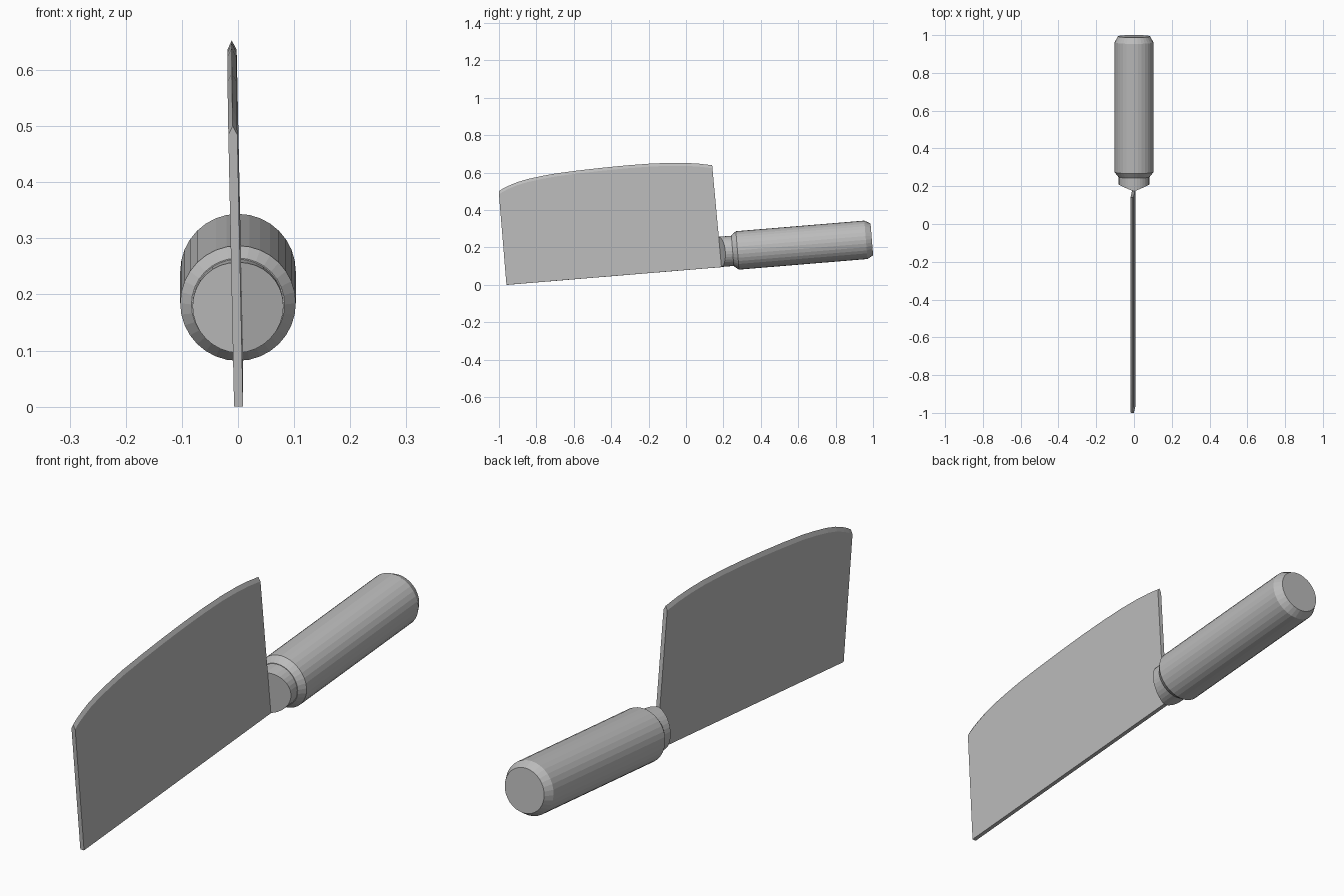
import bpy, bmesh, math
from mathutils import Matrix, Vector

cube = bpy.data.objects.get("Cube")
if cube:
    bpy.data.objects.remove(cube, do_unlink=True)

# Single plain grey
grey = bpy.data.materials.new("grey")
grey.use_nodes = True
GREY = (0.5, 0.5, 0.5, 1)
grey.diffuse_color = GREY
grey.node_tree.nodes["Principled BSDF"].inputs["Base Color"].default_value = GREY

# Parts are built level (y along the tool, z up from the blade's back), then pitched up
PLACE = Matrix.Translation((0, -0.96, 0)) @ Matrix.Rotation(math.radians(4.72), 4, "X")
LEAN = Matrix.Translation((0.001, 0, 0)) @ Matrix.Rotation(math.radians(-1.2), 4, "Y")
AXIS_Z = 0.082
SIDES = 32


def finish(name, bm, local=Matrix.Identity(4)):
    bmesh.ops.recalc_face_normals(bm, faces=bm.faces)
    bm.transform(PLACE @ local)
    mesh = bpy.data.meshes.new(name)
    bm.to_mesh(mesh)
    bm.free()
    mesh.materials.append(grey)
    obj = bpy.data.objects.new(name, mesh)
    bpy.context.collection.objects.link(obj)
    return obj


def ring(bm, y, radius, nose=0.0):
    """Circle of vertices round the handle axis; nose pulls the middle forward as a wedge."""
    verts = []
    for i in range(SIDES):
        a = 2 * math.pi * i / SIDES
        x = radius * math.sin(a)
        pull = nose * (1 - abs(x) / radius)
        verts.append(bm.verts.new((x, y - pull, AXIS_Z + radius * math.cos(a))))
    return verts


def bridge(bm, a, b):
    n = len(a)
    for i in range(n):
        j = (i + 1) % n
        bm.faces.new((a[i], a[j], b[j], b[i]))


# Blade: flat slab with a curved edge ground to a ridge
HALF, GRIND = 0.008, 0.016
edge = [(0.0, 0.502), (0.022, 0.514), (0.054, 0.527), (0.1, 0.542), (0.156, 0.554),
        (0.23, 0.564), (0.308, 0.572), (0.43, 0.578), (0.56, 0.582), (0.69, 0.584),
        (0.811, 0.583), (0.92, 0.579), (1.01, 0.571), (1.08, 0.561), (1.149, 0.547)]
bm = bmesh.new()
ridge = [bm.verts.new((0, y, z)) for y, z in edge]
bottoms, shoulders = [], []
for x in (-HALF, HALF):
    shoulder = [bm.verts.new((x, y, z - GRIND)) for y, z in edge]
    bottom = [bm.verts.new((x, 0, 0)), bm.verts.new((x, 1.154, 0))]
    bm.faces.new(shoulder + bottom[::-1])
    for i in range(len(edge) - 1):
        bm.faces.new((shoulder[i], shoulder[i + 1], ridge[i + 1], ridge[i]))
    shoulders.append(shoulder)
    bottoms.append(bottom)
bm.faces.new(bottoms[0] + bottoms[1][::-1])
for k, e in ((0, 0), (1, -1)):
    bm.faces.new((bottoms[0][k], shoulders[0][e], ridge[e], shoulders[1][e], bottoms[1][k]))
finish("blade", bm, LEAN)

# Handle: faceted cylinder with chamfered ends
bm = bmesh.new()
rings = [ring(bm, y, r) for y, r in ((1.22, 0.083), (1.246, 0.103), (1.935, 0.103), (1.967, 0.085))]
for a, b in zip(rings, rings[1:]):
    bridge(bm, a, b)
bm.faces.new(rings[0])
bm.faces.new(rings[-1])
finish("handle", bm)

# Collar: short cylinder with a wedge front that meets the blade
bm = bmesh.new()
front = ring(bm, 1.181, 0.081, nose=0.031)
back = ring(bm, 1.225, 0.081)
bridge(bm, front, back)
bm.faces.new(back)
half = SIDES // 2
bm.faces.new(front[:half + 1])
bm.faces.new(front[half:] + front[:1])
finish("collar", bm)
